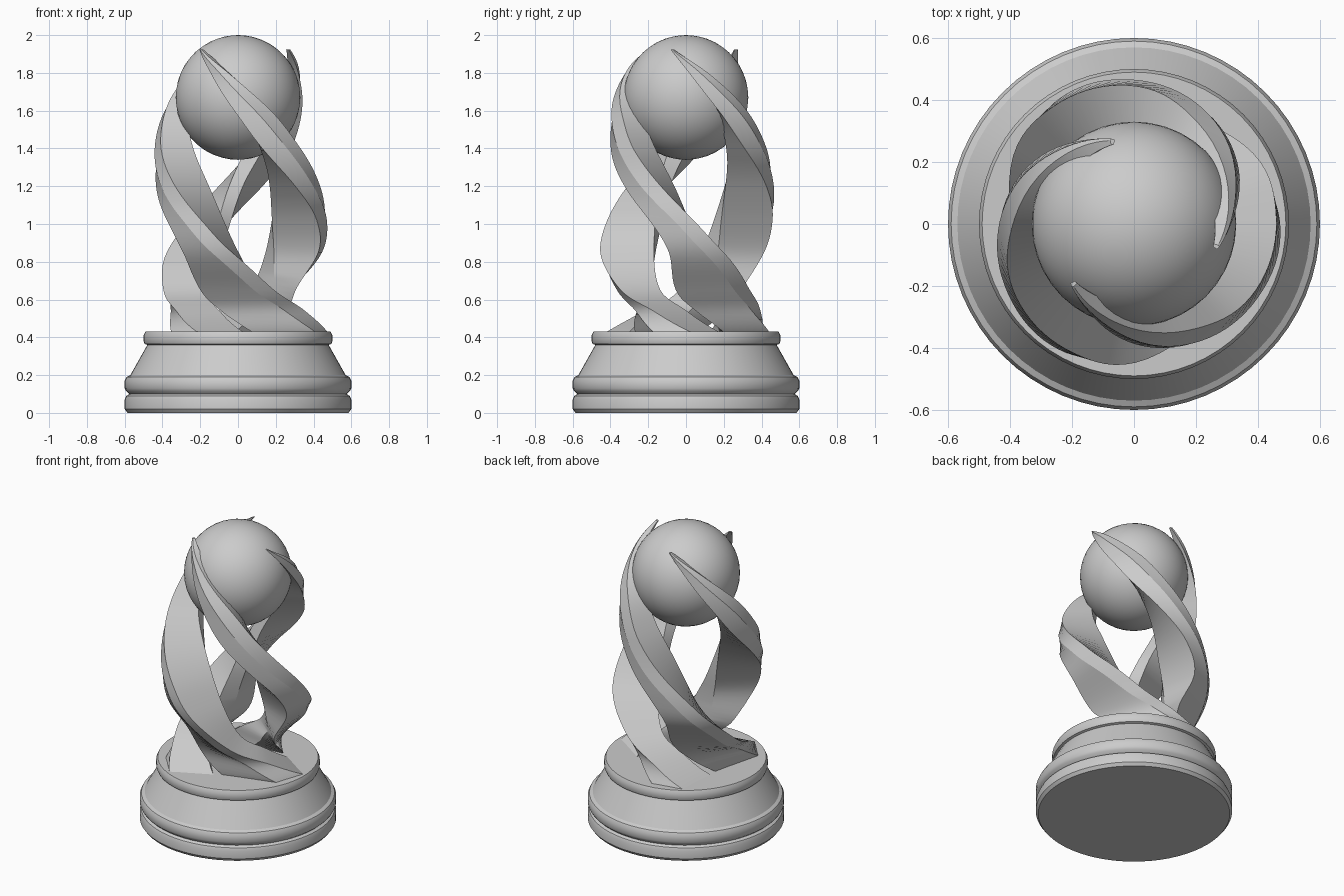
import bpy, bmesh
from math import radians, cos, sin, pi

if "Cube" in bpy.data.objects:
    bpy.data.objects.remove(bpy.data.objects["Cube"])


def finish(bm, name, angle=30):
    bmesh.ops.recalc_face_normals(bm, faces=bm.faces)
    mesh = bpy.data.meshes.new(name)
    bm.to_mesh(mesh)
    bm.free()
    ob = bpy.data.objects.new(name, mesh)
    bpy.context.collection.objects.link(ob)
    bpy.ops.object.select_all(action='DESELECT')
    ob.select_set(True)
    bpy.context.view_layer.objects.active = ob
    bpy.ops.object.shade_smooth_by_angle(angle=radians(angle))
    return ob


def skin(bm, rings):
    # Bridges closed rings of vertices and caps both ends
    n = len(rings[0])
    for a, b in zip(rings, rings[1:]):
        for i in range(n):
            j = (i + 1) % n
            bm.faces.new((a[i], a[j], b[j], b[i]))
    bm.faces.new(rings[0])
    bm.faces.new(rings[-1])


# Turned pedestal: (radius, height)
profile = [(.585, 0), (.60, .02), (.60, .07), (.592, .09), (.575, .10), (.592, .115),
           (.60, .13), (.60, .17), (.59, .19), (.57, .20), (.48, .36), (.495, .365),
           (.50, .38), (.50, .41), (.49, .43)]
bm = bmesh.new()
SIDES = 64
skin(bm, [[bm.verts.new((r * cos(2 * pi * i / SIDES), r * sin(2 * pi * i / SIDES), z))
           for i in range(SIDES)] for r, z in profile])
finish(bm, "pedestal")

# Ball on top
bm = bmesh.new()
bmesh.ops.create_icosphere(bm, subdivisions=4, radius=.33)
bmesh.ops.translate(bm, verts=bm.verts, vec=(0, 0, 1.67))
finish(bm, "ball")

# Arm stations: height, then (radius, angle) of the trailing edge, outer crest,
# leading edge, inner leading edge and inner trailing edge
stations = [
    (1.925, .28, 0, .285, 2, .28, 3, .265, 3, .265, 1),
    (1.80, .32, 20, .335, 30, .325, 38, .26, 38, .26, 27),
    (1.60, .38, 44, .405, 60, .385, 74, .27, 74, .27, 54),
    (1.39, .42, 66, .445, 84, .435, 98, .25, 98, .25, 76),
    (1.20, .445, 90, .465, 106, .455, 120, .21, 120, .21, 100),
    (1.02, .46, 112, .475, 129, .46, 142, .18, 142, .19, 118),
    (.85, .435, 125, .455, 149, .455, 163, .17, 168, .19, 135),
    (.65, .31, 127, .375, 180, .395, 196, .18, 208, .19, 155),
    (.54, .275, 148, .365, 210, .395, 231, .20, 258, .16, 190),
    (.42, .28, 185, .45, 236, .48, 262, .31, 295, .18, 235)]


def catmull(p0, p1, p2, p3, t):
    return [.5 * (2 * b + (c - a) * t + (2 * a - 5 * b + 4 * c - d) * t * t
                  + (3 * b - a - 3 * c + d) * t ** 3)
            for a, b, c, d in zip(p0, p1, p2, p3)]


def smooth_stations(steps=6):
    s = [stations[0]] + stations + [stations[-1]]
    out = [catmull(*s[k:k + 4], i / steps) for k in range(len(s) - 3) for i in range(steps)]
    return out + [stations[-1]]


def arm(name, start):
    bm = bmesh.new()
    rings = []
    for z, *polar in smooth_stations():
        rings.append([bm.verts.new((r * cos(radians(start + a)), r * sin(radians(start + a)), z))
                      for r, a in zip(polar[::2], polar[1::2])])
    skin(bm, rings)
    finish(bm, name, 20)


# Three twisting arms
for k in range(3):
    arm(f"twisted_arm_{k + 1}", 103 + 120 * k)
